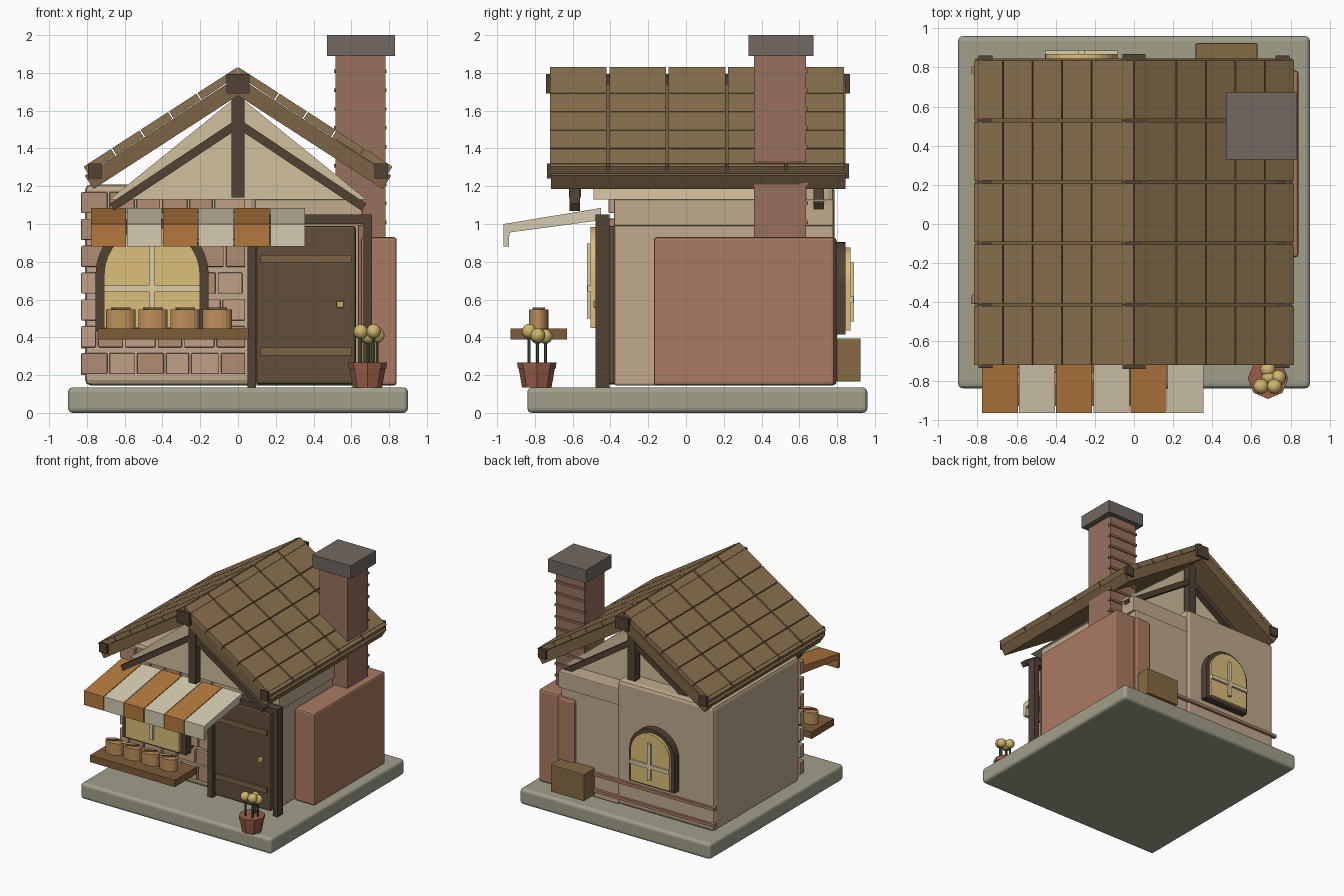
import bpy, math, random
from mathutils import Vector

if "Cube" in bpy.data.objects:
    bpy.data.objects.remove(bpy.data.objects["Cube"])

random.seed(4)
MATS = {}


def mat(name, rgb):
    m = bpy.data.materials.new(name)
    m.diffuse_color = [(c / 255) ** 2.2 for c in rgb] + [1]
    m.use_nodes = True
    m.node_tree.nodes["Principled BSDF"].inputs["Base Color"].default_value = m.diffuse_color
    MATS[name] = m


for n, c in dict(stone=(160, 158, 138), plaster=(190, 168, 140), cream=(208, 190, 155),
                 brick_a=(176, 140, 116), brick_b=(192, 160, 134), chimney=(168, 122, 98),
                 stack=(150, 112, 94), cap=(112, 104, 98), tile=(138, 114, 80),
                 sheath=(122, 100, 70), timber=(82, 68, 56), door=(98, 80, 62),
                 glass=(218, 190, 122), bar=(220, 204, 164), shelf=(124, 92, 58),
                 loaf=(188, 142, 92), orange=(178, 120, 64), pale=(212, 202, 174),
                 pot=(152, 94, 74), green=(70, 98, 66), flower=(206, 180, 108),
                 gold=(200, 170, 90), crate=(132, 106, 68)).items():
    mat(n, c)


def finish(ob, name, m, bevel=0, seg=2):
    ob.name = name
    ob.data.materials.append(MATS[m])
    if bevel:
        b = ob.modifiers.new("bevel", 'BEVEL')
        b.width, b.segments = bevel, seg
    return ob


def mesh(name, verts, faces, m, bevel=0):
    me = bpy.data.meshes.new(name)
    me.from_pydata(verts, [], faces)
    ob = bpy.data.objects.new(name, me)
    bpy.context.collection.objects.link(ob)
    return finish(ob, name, m, bevel)


def box(name, x, y, z, m, bevel=0):
    v = [(a, b, c) for a in x for b in y for c in z]
    f = [(0, 1, 3, 2), (4, 6, 7, 5), (0, 4, 5, 1), (2, 3, 7, 6), (0, 2, 6, 4), (1, 5, 7, 3)]
    return mesh(name, v, f, m, bevel)


def prism(name, pts, lo, hi, m, axis='y', bevel=0):
    """Extrude a profile: (x, z) along y, or (y, z) along x."""
    n = len(pts)
    put = (lambda p, t: (p[0], t, p[1])) if axis == 'y' else (lambda p, t: (t, p[0], p[1]))
    v = [put(p, t) for t in (lo, hi) for p in pts]
    f = [tuple(range(n)), tuple(range(2 * n - 1, n - 1, -1))]
    f += [(i, i + n, (i + 1) % n + n, (i + 1) % n) for i in range(n)]
    if axis == 'x':
        f = [t[::-1] for t in f]
    ob = mesh(name, v, f, m, bevel)
    import bmesh
    bm = bmesh.new()
    bm.from_mesh(ob.data)
    bmesh.ops.recalc_face_normals(bm, faces=bm.faces)
    bm.to_mesh(ob.data)
    bm.free()
    return ob


def cyl(name, loc, r1, r2, h, m, n=16):
    bpy.ops.mesh.primitive_cone_add(vertices=n, radius1=r1, radius2=r2, depth=h,
                                    location=(loc[0], loc[1], loc[2] + h / 2))
    return finish(bpy.context.object, name, m)


def strip(p, q, lo, hi):
    """Quad along the line p-q, between two offsets along its upward normal."""
    p, q = Vector(p), Vector(q)
    d = (q - p).normalized()
    n = Vector((-d.y, d.x))
    n = n if n.y > 0 else -n
    return [tuple(a + n * t) for a, t in ((p, lo), (q, lo), (q, hi), (p, hi))]


# base slab
base = prism("base_slab", [(-.9, 0), (.9, 0), (.9, .135), (-.9, .135)], -.84, .96, "stone")
b = base.modifiers.new("bevel", 'BEVEL')
b.width, b.segments = .025, 3

# walls and gable
box("main_wall", (-.81, .1), (-.38, .785), (.145, 1.21), "plaster", .03)
box("side_wall", (.09, .64), (-.38, .78), (.145, 1.0), "plaster", .01)
box("side_wall_top", (.09, .66), (-.38, .78), (.99, 1.13), "plaster", .008)
prism("gable", [(-.68, 1.13), (.68, 1.13), (0, 1.68)], -.49, .64, "cream")

# front brickwork in staggered courses
for r in range(7):
    z = .205 + r * .142
    x = -.83
    w = .15 if r % 2 == 0 else .09
    while x < .03:
        e = min(x + w, .05)
        box("wall_brick", (x, e - .012), (-.41, -.36), (z, z + .112),
            random.choice(("brick_a", "brick_b")), .006)
        x, w = e, random.uniform(.13, .18)

# rear rails
for z in (.2, .34):
    box("rear_rail", (-.83, .38), (.77, .805), (z, z + .025), "chimney")

# chimney
box("chimney_base", (.65, .84), (-.17, .785), (.145, .93), "chimney", .015)
box("chimney_base_inner", (.49, .66), (.5, .80), (.145, .93), "chimney", .025)
box("chimney_stack", (.515, .78), (.36, .635), (.9, 1.9), "stack")
box("chimney_cap", (.47, .83), (.33, .675), (1.89, 2.0), "cap")
for i in range(9):
    z = 1.0 + i * .1
    box("chimney_course", (.508, .787), (.61, .645), (z, z + .018), "stack")

# roof: sheathing, tiles and beams
for s in (-1, 1):
    top, eave = (0, 1.68), (s * .765, 1.185)
    q = strip(top, eave, 0, .085)
    q[3] = (0, 1.78)
    prism("roof_sheathing", q, -.715, .845, "sheath")
    a, e = Vector((0, 1.68)), Vector(eave)
    e = a + (e - a) * .985
    for i in range(5):
        t0, t1 = i / 5, (i + 1) / 5 - .008
        quad = strip(a.lerp(e, t0), a.lerp(e, t1), .087, .128)
        if i == 0:
            quad[0], quad[3] = (s * .003, 1.785), (s * .003, 1.83)
        quad = [(p[0], p[1]) for p in quad]
        for j in range(5):
            y = -.72 + j * .314
            prism("roof_tile", quad, y, y + .300, "tile")
    box("eave_beam", sorted((s * .722, s * .795)), (-.735, .862), (1.24, 1.32), "timber")
box("ridge_beam", (-.06, .06), (-.74, .868), (1.69, 1.795), "timber")

# gable timbers, front and back
for y in (-.62, .67):
    box("king_post", (-.035, .035), (y, y + .065), (1.14, 1.69), "timber")
    for s in (-1, 1):
        prism("gable_brace", strip((0, 1.505), (s * .655, 1.07), 0, .045),
              y + .004, y + .06, "timber")


def arch(cx, z0, w, h, n=16):
    r = w / 2
    return [(cx - r, z0), (cx + r, z0)] + [
        (cx + r * math.cos(math.pi * i / n), z0 + h - r + r * math.sin(math.pi * i / n))
        for i in range(n + 1)]


def window(side, cx, z0, w, h, y, s, depth, edge):
    """Arched window: frame, pane and crossed bars stacked outwards from y."""
    rng = lambda a, b: sorted((y + s * a, y + s * b))
    prism(side + "_window_frame", arch(cx, z0, w, h), *rng(-.02, depth), "timber")
    prism(side + "_window_pane", arch(cx, z0 + .02, w - 2 * edge, h - edge - .02),
          *rng(.01, depth + .025), "glass")
    mid = z0 + h * .38
    box(side + "_window_bar_v", (cx - .016, cx + .016), rng(depth, depth + .045),
        (z0 + .07, z0 + h * .78), "bar")
    box(side + "_window_bar_h", (cx - w / 2 + edge, cx + w / 2 - edge),
        rng(depth, depth + .042), (mid - .016, mid + .016), "bar")


window("front", -.455, .43, .6, .6, -.38, -1, .1, .046)
window("back", -.27, .415, .43, .49, .785, 1, .06, .03)

# door with frame, straps and knob
box("door", (.095, .625), (-.455, -.37), (.15, .99), "door", .015)
for x, h in ((.05, 1.05), (.665, 1.05)):
    box("door_post", (x, x + .045), (-.48, -.405), (.13, h), "timber")
box("door_lintel", (.05, .71), (-.48, -.405), (1.0, 1.05), "timber")
for z in (.305, .795):
    box("door_strap", (.12, .6), (-.472, -.44), (z, z + .04), "sheath")
box("door_knob", (.522, .562), (-.49, -.45), (.555, .593), "gold", .008)

# striped awning
profile = [(-.45, 1.085), (-.965, 1.0), (-.965, .88), (-.938, .88), (-.935, .955), (-.45, 1.02)]
for i in range(6):
    x = -.778 + i * .19
    prism("awning_stripe", profile, x, x + .184, "pale" if i % 2 else "orange", 'x')

# counter shelf with scored loaves
box("shelf", (-.745, .055), (-.93, -.63), (.388, .447), "shelf")
for i in range(4):
    x = -.62 + i * .17
    loaf = cyl("loaf", (x, -.78, .447), .078, .078, .1, "loaf", 20)
    loaf.scale.y = .66
    slash = box("loaf_score", (-.055, .055), (-.007, .007), (0, .014), "crate")
    slash.location = (x, -.78, .543)
    slash.rotation_euler.z = .5

# crate behind the house
box("crate", (.315, .63), (.775, .925), (.165, .395), "crate", .006)

# flower pot
cyl("flower_pot", (.685, -.79, .135), .078, .098, .115, "pot", 8)
cyl("flower_pot_rim", (.685, -.79, .235), .1, .104, .032, "pot", 8)
for x, y, z in ((.65, -.83, .43), (.718, -.83, .432), (.69, -.785, .405), (.738, -.785, .41), (.685, -.745, .405)):
    cyl("flower_stem", (x, y, .25), .008, .008, z - .25, "green", 6)
    bpy.ops.mesh.primitive_uv_sphere_add(segments=14, ring_count=8, radius=.039, location=(x, y, z))
    finish(bpy.context.object, "flower_head", "flower")
    bpy.ops.object.shade_smooth_by_angle()
